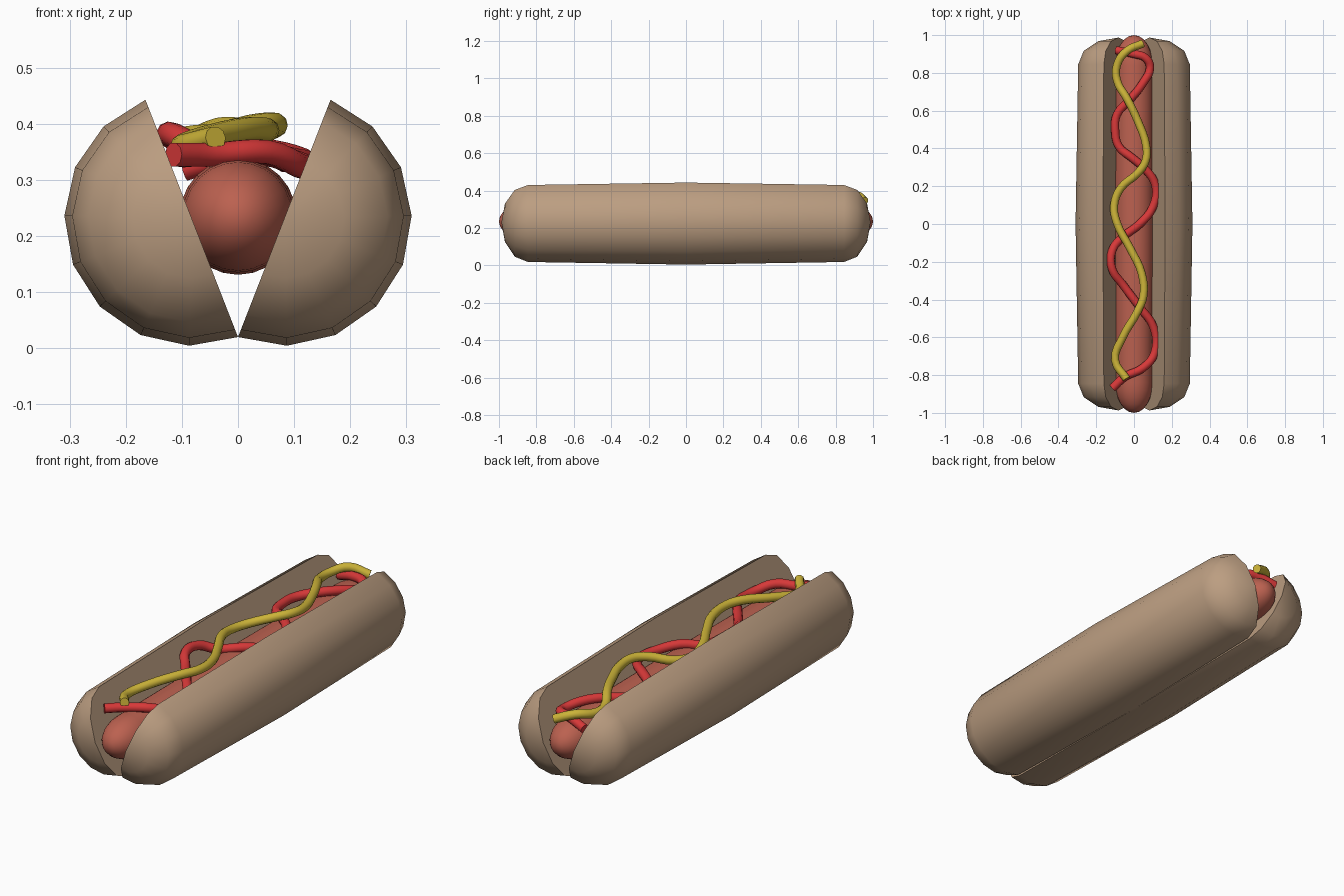
import bpy, bmesh
from math import sin, cos, pi, radians

if "Cube" in bpy.data.objects:
    bpy.data.objects.remove(bpy.data.objects["Cube"])


def material(name, rgb):
    m = bpy.data.materials.new(name)
    m.diffuse_color = (*rgb, 1)
    m.use_nodes = True
    m.node_tree.nodes["Principled BSDF"].inputs["Base Color"].default_value = m.diffuse_color
    return m


def finish(ob, mat, angle):
    ob.data.materials.append(mat)
    bpy.ops.object.select_all(action='DESELECT')
    ob.select_set(True)
    bpy.context.view_layer.objects.active = ob
    if ob.type == 'CURVE':
        bpy.ops.object.convert(target='MESH')
        ob = bpy.context.object
    bpy.ops.object.shade_smooth_by_angle(angle=radians(angle))


def capsule(name, angles, closed, center, stations, tip, mat, angle):
    """Loft rings of (y, radius) along y, closing each end in a tip point."""
    bm = bmesh.new()
    cx, cz = center
    rings = [[bm.verts.new((cx + r * cos(a), y, cz + r * sin(a))) for a in angles]
             for y, r in stations]
    ends = [bm.verts.new((cx, s * tip, cz)) for s in (-1, 1)]
    n = len(angles)
    for j in range(n if closed else n - 1):
        k = (j + 1) % n
        for a, b in zip(rings, rings[1:]):
            bm.faces.new((a[j], a[k], b[k], b[j]))
        bm.faces.new((ends[0], rings[0][k], rings[0][j]))
        bm.faces.new((ends[1], rings[-1][j], rings[-1][k]))
    if not closed:  # flat cut face
        bm.faces.new([ends[0]] + [r[0] for r in rings] + [ends[1]]
                     + [r[-1] for r in reversed(rings)])
    bmesh.ops.recalc_face_normals(bm, faces=bm.faces)
    me = bpy.data.meshes.new(name)
    bm.to_mesh(me)
    bm.free()
    ob = bpy.data.objects.new(name, me)
    bpy.context.collection.objects.link(ob)
    finish(ob, mat, angle)


def stations(mid_r, end_r, y0, tip, steps):
    half = [(y0 + (tip - y0) * sin(pi / 2 * i / steps), end_r * cos(pi / 2 * i / steps))
            for i in range(steps)]
    return [(-y, r) for y, r in reversed(half)] + [(0, mid_r)] + half


def sauce(name, points, radius, mat):
    cu = bpy.data.curves.new(name, 'CURVE')
    cu.dimensions = '3D'
    cu.bevel_depth = radius
    cu.bevel_resolution = 3
    cu.resolution_u = 4
    cu.use_fill_caps = True
    sp = cu.splines.new('BEZIER')
    sp.bezier_points.add(len(points) - 1)
    for bp, p in zip(sp.bezier_points, points):
        bp.co = p
        bp.handle_left_type = bp.handle_right_type = 'AUTO'
    ob = bpy.data.objects.new(name, cu)
    bpy.context.collection.objects.link(ob)
    finish(ob, mat, 50)


bread = material("bread", (0.50, 0.34, 0.22))
meat = material("meat", (0.50, 0.12, 0.08))
red = material("red_sauce", (0.68, 0.04, 0.04))
yellow = material("yellow_sauce", (0.60, 0.45, 0.04))

# Bun halves: half capsules with a slanted flat cut
for side, name in ((1, "bun_right"), (-1, "bun_left")):
    arc = [radians(68.7 - 22.5 * i) for i in range(9)]
    if side < 0:
        arc = [pi - a for a in arc]
    capsule(name, arc, False, (side * 0.0825, 0.2315),
            stations(0.227, 0.213, 0.845, 0.987, 3), 0.987, bread, 40)

# Sausage
capsule("sausage", [2 * pi * i / 24 for i in range(24)], True, (0, 0.235),
        stations(0.104, 0.100, 0.84, 1.0, 6), 1.0, meat, 40)

# Ketchup and mustard squiggles
sauce("ketchup", [
    (-0.115, -0.87, 0.345), (-0.05, -0.81, 0.345), (0.05, -0.76, 0.35),
    (0.11, -0.68, 0.325), (0.105, -0.55, 0.33), (0.03, -0.44, 0.352),
    (-0.06, -0.32, 0.355), (-0.115, -0.24, 0.38), (-0.115, -0.14, 0.375),
    (-0.06, -0.07, 0.345), (0.03, 0.0, 0.35), (0.10, 0.09, 0.335),
    (0.115, 0.2, 0.335), (0.06, 0.29, 0.35), (-0.01, 0.35, 0.355),
    (-0.08, 0.41, 0.345), (-0.10, 0.5, 0.345), (-0.09, 0.58, 0.345),
    (-0.02, 0.66, 0.355), (0.05, 0.75, 0.35), (0.085, 0.83, 0.335),
    (0.06, 0.88, 0.345), (0, 0.90, 0.345), (-0.095, 0.92, 0.32)], 0.022, red)
sauce("mustard", [
    (-0.04, -0.82, 0.375), (-0.10, -0.72, 0.36), (-0.06, -0.6, 0.375),
    (0.02, -0.46, 0.392), (0.05, -0.38, 0.39), (0.04, -0.26, 0.385),
    (-0.02, -0.13, 0.38), (-0.09, 0.005, 0.375), (-0.105, 0.1, 0.365),
    (-0.07, 0.19, 0.37), (0.02, 0.27, 0.395), (0.06, 0.33, 0.4),
    (0.065, 0.41, 0.395), (0.02, 0.545, 0.39), (-0.035, 0.66, 0.39),
    (-0.09, 0.76, 0.365), (-0.09, 0.84, 0.365), (-0.04, 0.915, 0.375),
    (0.045, 0.955, 0.345)], 0.021, yellow)
